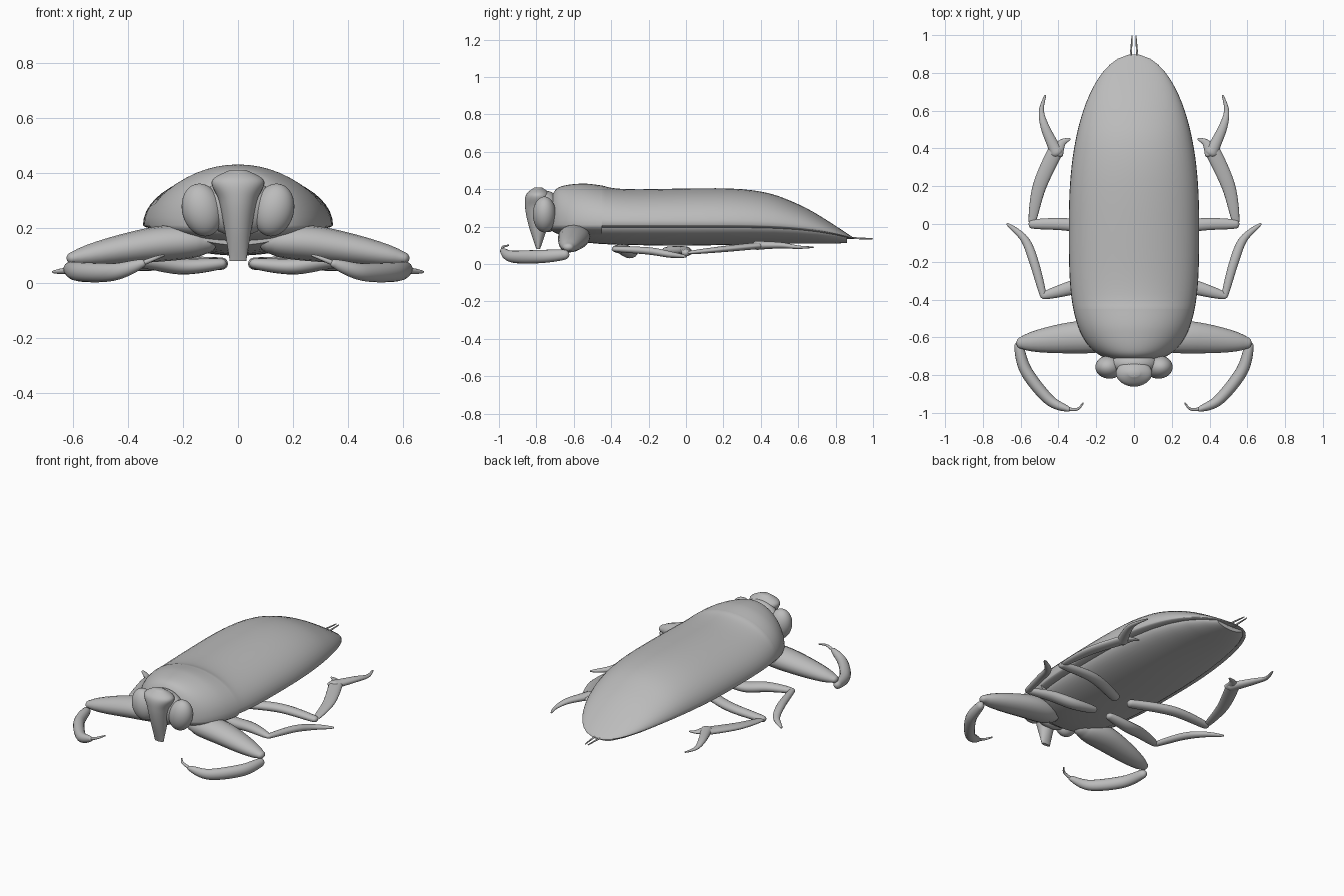
import bpy, bmesh, math
from mathutils import Vector

cube = bpy.data.objects.get("Cube")
if cube:
    bpy.data.objects.remove(cube)

grey = bpy.data.materials.new("plain grey")
grey.use_nodes = True
grey.diffuse_color = (0.5, 0.5, 0.5, 1)
grey.node_tree.nodes["Principled BSDF"].inputs["Base Color"].default_value = grey.diffuse_color


def finish(name, bm):
    """Turn a bmesh into a smooth shaded object."""
    bmesh.ops.recalc_face_normals(bm, faces=bm.faces)
    mesh = bpy.data.meshes.new(name)
    bm.to_mesh(mesh)
    bm.free()
    mesh.materials.append(grey)
    part = bpy.data.objects.new(name, mesh)
    bpy.context.collection.objects.link(part)
    bpy.ops.object.select_all(action='DESELECT')
    part.select_set(True)
    bpy.context.view_layer.objects.active = part
    bpy.ops.object.shade_smooth_by_angle(angle=math.radians(50))
    return part


def smooth(rows, steps=8):
    """Catmull-Rom curve through rows of numbers."""
    padded = [rows[0], *rows, rows[-1]]
    curve = []
    for before, start, end, after in zip(padded, padded[1:], padded[2:], padded[3:]):
        for step in range(steps):
            t = step / steps
            curve.append([
                b + t * (c - a) / 2 + t * t * (a - 2.5 * b + 2 * c - d / 2)
                + t ** 3 * (3 * b - a - 3 * c + d) / 2
                for a, b, c, d in zip(before, start, end, after)])
    curve.append(list(rows[-1]))
    return curve


def circle(count=32):
    """Cosine and sine pairs around a full turn."""
    turns = [math.tau * i / count for i in range(count)]
    return [(math.cos(turn), math.sin(turn)) for turn in turns]


def skin(name, rings):
    """Bridge a row of equal rings and close both ends."""
    bm = bmesh.new()
    loops = [[bm.verts.new(point) for point in ring] for ring in rings]
    for first, second in zip(loops, loops[1:]):
        for i in range(len(first)):
            bm.faces.new((first[i - 1], first[i], second[i], second[i - 1]))
    bm.faces.new(loops[0])
    bm.faces.new(loops[-1])
    return finish(name, bm)


def half_width(y):
    """Body outline: blunt in front, a longer taper behind."""
    if y < 0:
        return 0.345 * (1 - (y / -0.73) ** 3.5) ** 0.35
    return 0.345 * (1 - (y / 0.9) ** 2.3) ** 0.5


def hull(name, profile, narrow, depth):
    """Body part along y from its top line; the underside depth follows the width."""
    rings = []
    for y, top in smooth(profile):
        width = half_width(y)
        edge = 0.21 - 0.075 * max(y / 0.9, 0) ** 4
        rings.append([(narrow * width * c, y,
                       edge + s * (max(top - edge, 0.002) if s > 0 else depth * width))
                      for c, s in circle(48)])
    skin(name, rings)


def limb(name, side, path, radii, flat=1.0):
    """Round-ended tube; the radius runs through its start, middle and end values."""
    centres = [Vector((side * x, y, z)) for x, y, z in smooth(path)]
    last = len(centres) - 1
    start, middle, end = radii
    rings = []

    def ring(centre, along, radius):
        across = along.cross(Vector((0, 0, 1))).normalized()
        up = across.cross(along)
        rings.append([centre + radius * (across * c + up * s * flat) for c, s in circle(16)])

    for i, centre in enumerate(centres):
        t = i / last
        radius = (start * (1 - t) * (1 - 2 * t) + middle * 4 * t * (1 - t)
                  + end * t * (2 * t - 1))
        along = (centres[min(i + 1, last)] - centres[max(i - 1, 0)]).normalized()
        # Domed ends
        dome = [(math.sin(a), math.cos(a)) for a in (0.4, 0.8, 1.2, 1.5)]
        if i == 0:
            for reach, size in reversed(dome):
                ring(centre - along * reach * radius * flat, along, radius * size)
        ring(centre, along, radius)
        if i == last:
            for reach, size in dome:
                ring(centre + along * reach * radius * flat, along, radius * size)
    skin(name, rings)


def ball(name, place, size, tilt=0):
    bm = bmesh.new()
    bmesh.ops.create_uvsphere(bm, u_segments=32, v_segments=18, radius=1)
    part = finish(name, bm)
    part.location, part.scale, part.rotation_euler = place, size, (0, tilt, 0)


# Body: front shield, long wing covers with a thin rim, and the belly below
hull("front_shield", [(-0.725, 0.35), (-0.68, 0.41), (-0.56, 0.43), (-0.45, 0.42)], 1, 0.25)
hull("wing_covers", [(-0.45, 0.42), (-0.3, 0.4), (0.3, 0.4), (0.6, 0.32), (0.898, 0.14)], 1, 0.09)
hull("belly", [(-0.66, 0.25), (0, 0.25), (0.86, 0.15)], 0.88, 0.32)

# Head with a face plate that narrows into a beak: height, half width, half depth
ball("head", (0, -0.74, 0.28), (0.13, 0.07, 0.11))
face = [(0.41, 0.03, 0.02), (0.37, 0.095, 0.065), (0.3, 0.07, 0.07),
        (0.2, 0.05, 0.05), (0.08, 0.03, 0.01)]
skin("face_and_beak", [[(width * c, depth * s - 0.79, z) for c, s in circle()]
                       for z, width, depth in smooth(face)])

for word, side in (("left", 1), ("right", -1)):
    ball(word + "_eye", (side * 0.13, -0.757, 0.265), (0.073, 0.062, 0.097), side * 0.25)

    # Front leg: thick thigh, curved shin and claw
    limb(word + "_front_thigh", side,
         [(0.12, -0.6, 0.15), (0.3, -0.6, 0.14), (0.6, -0.63, 0.09)], (0.06, 0.085, 0.03), 0.75)
    limb(word + "_front_shin", side,
         [(0.61, -0.65, 0.05), (0.57, -0.78, 0.04), (0.45, -0.93, 0.04), (0.35, -0.98, 0.07)],
         (0.024, 0.032, 0.014), 1.1)
    limb(word + "_front_claw", side,
         [(0.35, -0.98, 0.07), (0.3, -0.98, 0.09), (0.27, -0.95, 0.1)], (0.01, 0.007, 0.004))

    # Middle leg
    limb(word + "_middle_thigh", side,
         [(0.06, -0.29, 0.07), (0.2, -0.3, 0.06), (0.34, -0.34, 0.08), (0.48, -0.38, 0.08)],
         (0.025, 0.04, 0.018), 0.75)
    limb(word + "_middle_shin", side,
         [(0.48, -0.38, 0.08), (0.53, -0.2, 0.07), (0.58, -0.08, 0.05), (0.67, 0, 0.04)],
         (0.017, 0.024, 0.006), 0.8)

    # Hind leg: the flat shin splits into a spur and a foot
    limb(word + "_hind_thigh", side,
         [(0.06, -0.1, 0.07), (0.3, -0.01, 0.07), (0.54, 0, 0.06)], (0.03, 0.034, 0.024), 0.75)
    limb(word + "_hind_shin", side,
         [(0.54, 0.01, 0.06), (0.5, 0.2, 0.08), (0.41, 0.4, 0.1)], (0.018, 0.036, 0.04), 0.45)
    limb(word + "_hind_spur", side,
         [(0.41, 0.38, 0.1), (0.38, 0.43, 0.1), (0.34, 0.45, 0.1)], (0.04, 0.02, 0.006), 0.5)
    limb(word + "_hind_foot", side,
         [(0.41, 0.38, 0.1), (0.47, 0.51, 0.1), (0.49, 0.6, 0.09), (0.47, 0.68, 0.09)],
         (0.035, 0.018, 0.005), 0.7)

    # Tail thread
    limb(word + "_tail_thread", side,
         [(0.02, 0.85, 0.14), (0.01, 0.996, 0.135)], (0.007, 0.005, 0.003))
